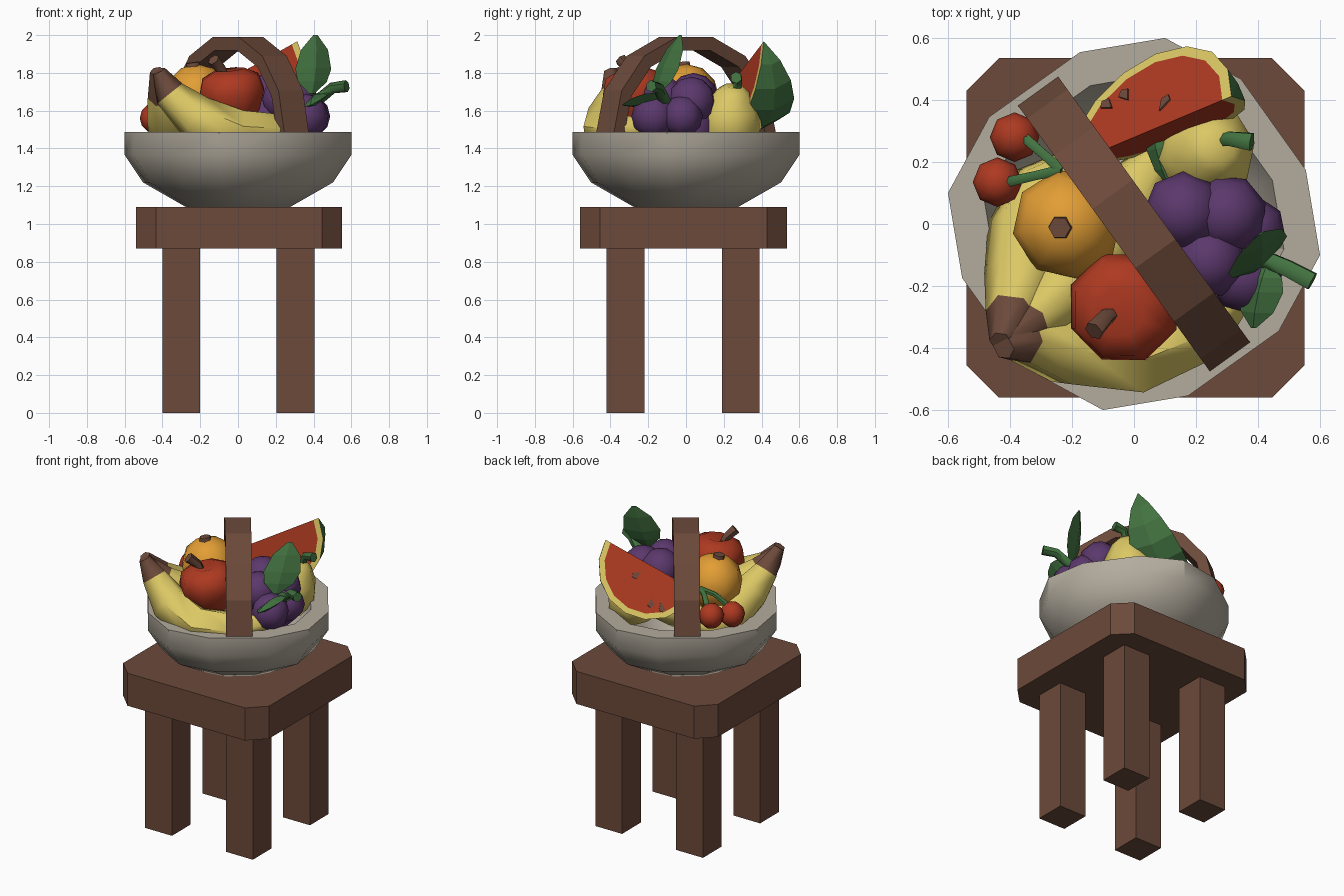
import bpy, bmesh, math
from mathutils import Vector as V

if "Cube" in bpy.data.objects:
    bpy.data.objects.remove(bpy.data.objects["Cube"])


def material(name, *rgb):
    m = bpy.data.materials.new(name)
    m.diffuse_color = (*rgb, 1)
    m.use_nodes = True
    m.node_tree.nodes["Principled BSDF"].inputs["Base Color"].default_value = m.diffuse_color
    return m


WOOD = material("brown wood", 0.15, 0.068, 0.043)
GREY = material("bowl grey", 0.45, 0.41, 0.34)
RED = material("red", 0.42, 0.041, 0.015)
YELLOW = material("yellow", 0.72, 0.58, 0.13)
ORANGE = material("orange", 0.76, 0.34, 0.035)
PURPLE = material("purple", 0.105, 0.039, 0.15)
GREEN = material("green", 0.055, 0.17, 0.052)


def loft(name, rings, mats, rule=None, smooth=0, caps=True):
    """Skin equal-sized rings of points; rule(row, column) picks the material."""
    bm = bmesh.new()
    rows = [[bm.verts.new(p) for p in ring] for ring in rings]
    n = len(rows[0])
    for i in range(len(rows) - 1):
        for j in range(n):
            k = (j + 1) % n
            f = bm.faces.new((rows[i][j], rows[i][k], rows[i + 1][k], rows[i + 1][j]))
            f.material_index = rule(i, j) if rule else 0
    if caps:
        f = bm.faces.new(rows[0][::-1])
        f.material_index = rule(0, 0) if rule else 0
        f = bm.faces.new(rows[-1])
        f.material_index = rule(len(rows) - 2, 0) if rule else 0
    bmesh.ops.remove_doubles(bm, verts=bm.verts, dist=0.0005)
    bmesh.ops.recalc_face_normals(bm, faces=bm.faces)
    me = bpy.data.meshes.new(name)
    bm.to_mesh(me)
    bm.free()
    for m in mats:
        me.materials.append(m)
    if smooth:
        me.polygons.foreach_set("use_smooth", [True] * len(me.polygons))
        me.set_sharp_from_angle(angle=math.radians(smooth))
    ob = bpy.data.objects.new(name, me)
    bpy.context.collection.objects.link(ob)
    return ob


def tube(name, pts, radii, mats, sides=6, rule=None, smooth=60):
    """Round tube along a path of points with a radius at each."""
    pts = [V(p) for p in pts]
    rings, u = [], None
    for i, p in enumerate(pts):
        t = (pts[min(i + 1, len(pts) - 1)] - pts[max(i - 1, 0)]).normalized()
        u = u or (V((0, 0, 1)) if abs(t.z) < 0.8 else V((1, 0, 0)))
        u = (u - t * u.dot(t)).normalized()
        w = t.cross(u)
        ang = [2 * math.pi * k / sides for k in range(sides)]
        rings.append([p + radii[i] * (math.cos(a) * u + math.sin(a) * w) for a in ang])
    return loft(name, rings, mats, rule, smooth)


def lathe(name, centre, profile, sides, mat, phase=0, smooth=60, axis=(0, 0, 1)):
    """Spin (radius, height) points about an axis through the centre."""
    q = V((0, 0, 1)).rotation_difference(V(axis))
    rings = []
    for r, z in profile:
        ring = []
        for k in range(sides):
            a = math.radians(phase) + 2 * math.pi * k / sides
            ring.append(V(centre) + q @ V((r * math.cos(a), r * math.sin(a), z)))
        rings.append(ring)
    return loft(name, rings, [mat], smooth=smooth, caps=False)


def ball(name, centre, r, mat, sides=8, rows=6, phase=0):
    prof = [(r * math.sin(math.pi * i / rows), -r * math.cos(math.pi * i / rows)) for i in range(rows + 1)]
    return lathe(name, centre, prof, sides, mat, phase)


def leaf(name, base, tip, side):
    """Pointed leaf with a raised midrib."""
    base, tip, side = V(base), V(tip), V(side)
    up = (tip - base).cross(side).normalized()
    rings = []
    for t, w in ((0, 0.15), (0.2, 0.8), (0.42, 1), (0.75, 0.75), (1, 0.12)):
        c = base.lerp(tip, t)
        rings.append([c - side * w, c + up * 0.026 * w, c + side * w, c - up * 0.026 * w])
    return loft(name, rings, [GREEN])


# Stool: seat with clipped corners, four square legs
def prism(name, outline, z0, z1):
    loft(name, [[(x, y, z) for x, y in outline] for z in (z0, z1)], [WOOD])


X0, X1, Y0, Y1, C = -0.54, 0.55, -0.56, 0.535, 0.105
prism("seat", [(X0 + C, Y0), (X1 - C, Y0), (X1, Y0 + C), (X1, Y1 - C),
               (X1 - C, Y1), (X0 + C, Y1), (X0, Y1 - C), (X0, Y0 + C)], 0.87, 1.09)
for side, x in (("left", -0.30), ("right", 0.305)):
    for end, y in (("front", -0.32), ("back", 0.29)):
        prism(f"{end}_{side}_leg", [(x - .1, y - .1), (x + .1, y - .1), (x + .1, y + .1), (x - .1, y + .1)], 0, 0.88)

# Bowl: slightly squarish twelve-sided outline
outline = [(math.radians(-9.5 + 90 * q + d), k) for q in range(4) for d, k in ((0, 1), (27, 0.955), (63, 0.955))]
bowl_profile = [(0, 1.09), (0.28, 1.09), (0.51, 1.22), (0.608, 1.365), (0.608, 1.487),
                (0.49, 1.487), (0.42, 1.3), (0.25, 1.17), (0, 1.17)]
loft("bowl", [[(r * k * math.cos(a), r * k * math.sin(a), z) for a, k in outline] for r, z in bowl_profile],
     [GREY], smooth=35, caps=False)

# Handle: flat band bent in an arch
D, W = V((0.585, -0.81, 0)), V((0.81, 0.585, 0)) * 0.08
rings = []
for i in range(8):
    a = math.pi * i / 7
    out = D * 0.53 * math.cos(a) + V((0, 0, 1.48 + 0.523 * math.sin(a)))
    inn = D * 0.46 * math.cos(a) + V((0, 0, 1.48 + 0.45 * math.sin(a)))
    rings.append([out - W, out + W, inn + W, inn - W])
loft("handle", rings, [WOOD])

# Bananas: brown shared tip, yellow bodies
tip_rule = lambda i, j: 1 if i == 0 else 0
fat = [0.037, 0.085, 0.125, 0.135, 0.115, 0.05]
tube("front_banana", [(-.42, -.40, 1.81), (-.36, -.37, 1.69), (-.22, -.405, 1.56), (.0, -.42, 1.47),
                      (.22, -.33, 1.47), (.36, -.2, 1.51)], fat, [YELLOW, WOOD], 6, tip_rule)
tube("left_banana", [(-.43, -.38, 1.81), (-.395, -.29, 1.68), (-.36, -.17, 1.57), (-.34, -.02, 1.49),
                     (-.28, .12, 1.45), (-.2, .2, 1.45)], fat, [YELLOW, WOOD], 6, tip_rule)
tube("middle_banana", [(-.42, -.38, 1.79), (-.34, -.32, 1.67), (-.22, -.2, 1.55), (-.08, -.03, 1.48),
                       (.02, .12, 1.47), (.1, .24, 1.5)], fat, [YELLOW, WOOD], 6, tip_rule)

# Orange with its nub
ball("orange_fruit", (-0.215, 0.0, 1.67), 0.178, ORANGE, 8, 6, 10)
tube("orange_nub", [(-.235, -.01, 1.82), (-.24, -.012, 1.855)], [.042, .036], [WOOD])

# Apple with stem
lathe("apple", (-0.03, -0.265, 1.67), [(0, -.14), (.09, -.15), (.15, -.07), (.185, .03), (.16, .11),
                                      (.08, .15), (0, .125)], 8, RED, 22, axis=(-0.1, -0.12, 1))
tube("apple_stem", [(-.07, -.29, 1.77), (-.09, -.30, 1.82), (-.13, -.345, 1.87)], [.024, .027, .033], [WOOD])

# Grapes, their stem and leaves
for i, (x, y, z, r) in enumerate([(.16, .04, 1.67, .13), (.30, .03, 1.65, .13), (.38, -.02, 1.57, .11),
                                  (.36, -.17, 1.57, .12), (.24, -.12, 1.66, .12), (.16, -.06, 1.55, .13),
                                  (.26, .02, 1.5, .14)]):
    ball(f"grape_{i + 1}", (x, y, z), r, PURPLE, 8, 6, i * 17)
tube("grape_stem", [(.34, -.1, 1.63), (.44, -.12, 1.67), (.5, -.145, 1.72), (.575, -.185, 1.73)],
     [.028, .03, .03, .032], [GREEN])
leaf("large_leaf", (.39, -.15, 1.69), (.41, -.03, 2.0), (.095, .06, 0))
leaf("small_leaf", (.43, -.13, 1.68), (.385, -.335, 1.63), (.07, -.005, .03))

# Pear with stem and leaf
lathe("pear", (0.22, 0.23, 1.52), [(0, -.16), (.12, -.12), (.175, 0), (.15, .1), (.09, .19), (.05, .22), (0, .215)],
      8, YELLOW, 10, axis=(0.28, 0.1, 1))
tube("pear_stem", [(.29, .27, 1.70), (.31, .275, 1.76), (.38, .265, 1.775)], [.022, .026, .032], [GREEN])
leaf("pear_leaf", (.06, .33, 1.60), (.11, .13, 1.59), (.04, .01, .02))

# Cherries on joined stems
for i, (c, r) in enumerate((((-.385, .28, 1.59), .08), ((-.44, .135, 1.56), .08))):
    ball(f"cherry_{i + 1}", c, r, RED, 8, 6)
    c = V(c) + V((.03, 0, .05))
    j = V((-.235, .175, 1.69))
    tube(f"cherry_stem_{i + 1}", [c, c.lerp(j, .5) + V((0, 0, .02)), j], [.019, .017, .019], [GREEN])

# Watermelon wedge: two flat cut faces meeting on a line, rind behind
E = V((0.82, 0.345, 0.455)).normalized()
M = V((0.31, 0.41, 1.965)) - E * 0.32
A = V((0.06, 0.73, -0.68))
A = (A - E * A.dot(E)).normalized()
N = E.cross(A)
rings = []
for i in range(9):
    a = math.pi * i / 8
    s, h = 0.325 * math.cos(a), 0.34 * math.sin(a)
    ray = lambda deg: A * math.cos(math.radians(deg)) - N * math.sin(math.radians(deg))
    k = 0.89
    rings.append([M + E * s * k, M + E * s * k + ray(0) * h * k]
                 + [M + E * s + ray(d) * h for d in (0, 27, 54)]
                 + [M + E * s * k + ray(54) * h * k])
loft("watermelon", rings, [RED, YELLOW, GREEN], lambda i, j: (0, 1, 2, 2, 1, 0)[j], caps=False)
for i, (s, t) in enumerate(((-.18, .20), (-.11, .21), (.056, .10))):
    c = M + E * s + A * t
    d = (M - c).normalized()
    w = N.cross(d)
    shape = [c + d * .035, c + w * .02 - d * .01, c - d * .028, c - w * .02 - d * .01]
    loft(f"seed_{i + 1}", [[p - N * .002 for p in shape], [p + N * .006 for p in shape]], [WOOD])
